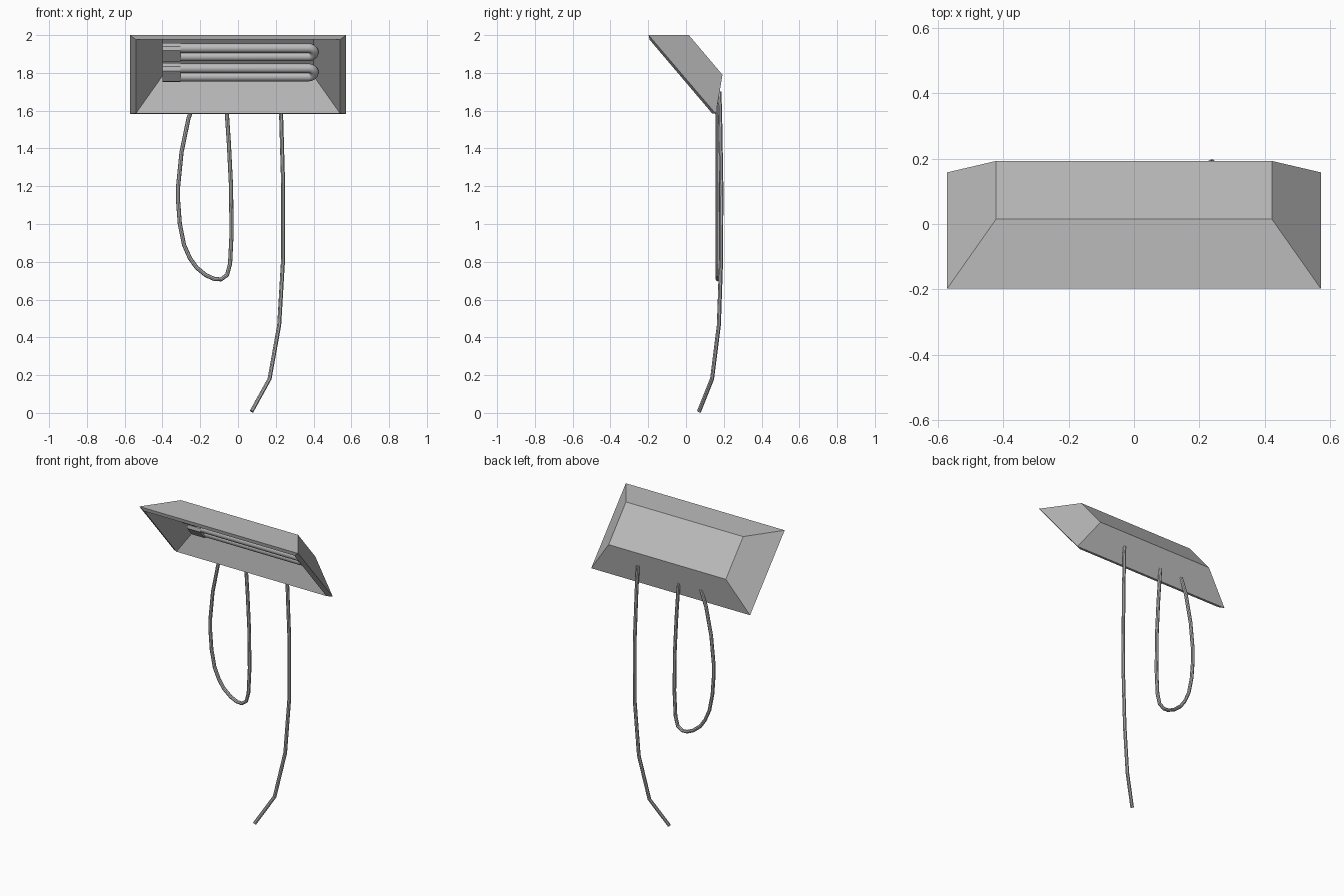
import bpy, bmesh, math
from mathutils import Vector, Matrix

if "Cube" in bpy.data.objects:
    bpy.data.objects.remove(bpy.data.objects["Cube"])

grey = bpy.data.materials.new("dark_grey")
grey.diffuse_color = (0.5, 0.5, 0.5, 1)
grey.use_nodes = True
grey.node_tree.nodes["Principled BSDF"].inputs["Base Color"].default_value = grey.diffuse_color

def add(name, data):
    data.materials.append(grey)
    ob = bpy.data.objects.new(name, data)
    bpy.context.collection.objects.link(ob)
    return ob

def tube(name, pts, radius, res, smooth):
    """Round tube following a list of points."""
    cu = bpy.data.curves.new(name, 'CURVE')
    cu.dimensions = '3D'
    cu.bevel_depth = radius
    cu.bevel_resolution = res
    cu.use_fill_caps = True
    sp = cu.splines.new('POLY')
    sp.points.add(len(pts) - 1)
    for p, co in zip(sp.points, pts):
        p.co = (*co, 1)
    sp.use_smooth = smooth
    return add(name, cu)

# Hood: tapered outer shell and inner shell, joined by a narrow front rim
bm = bmesh.new()
def ring(w, top, bottom):
    return [bm.verts.new(c) for c in
            ((-w, *top), (w, *top), (w, *bottom), (-w, *bottom))]
rings = [ring(0.422, (0.015, 2.0), (0.193, 1.79)),      # outer back panel
         ring(0.572, (-0.198, 2.0), (0.158, 1.583)),    # outer rim
         ring(0.54, (-0.193, 1.976), (0.138, 1.586)),   # inner rim
         ring(0.40, (0.003, 1.976), (0.166, 1.784))]    # inner back panel
for r, s in zip(rings, rings[1:]):
    for i in range(4):
        j = (i + 1) % 4
        bm.faces.new((r[i], r[j], s[j], s[i]))
bm.faces.new(rings[0])
bm.faces.new(rings[-1])
bmesh.ops.recalc_face_normals(bm, faces=bm.faces)
me = bpy.data.meshes.new("lamp_hood")
bm.to_mesh(me)
bm.free()
add("lamp_hood", me)

# Two U-shaped bulbs with chamfered sockets, parallel to the back panel
slope = Vector((0, 0.64, -0.768))
tilt = math.atan2(0.64, 0.768)
half = 0.029
for label, centre in (("upper", Vector((0, 0.003, 1.909))),
                      ("lower", Vector((0, 0.093, 1.802)))):
    path = [centre + Vector((-0.32, 0, 0)) - slope * half]
    for k in range(13):
        a = -math.pi / 2 + math.pi * k / 12
        path.append(centre + Vector((0.373 + half * math.cos(a), 0, 0))
                    + slope * half * math.sin(a))
    path.append(centre + Vector((-0.32, 0, 0)) + slope * half)
    tube(label + "_bulb", path, 0.025, 4, True)

    bm = bmesh.new()
    bmesh.ops.create_cube(bm, size=1, matrix=Matrix.Diagonal((0.095, 0.06, 0.106, 1)))
    long_edges = [e for e in bm.edges
                  if abs(e.verts[0].co.x - e.verts[1].co.x) > 0.05]
    bmesh.ops.bevel(bm, geom=long_edges, offset=0.016, segments=1, affect='EDGES')
    me = bpy.data.meshes.new(label + "_socket")
    bm.to_mesh(me)
    bm.free()
    socket = add(label + "_socket", me)
    socket.location = centre + Vector((-0.352, 0, 0))
    socket.rotation_euler.x = tilt

# Hanging power cord
cord = [(0.222, 0.177, 1.70), (0.229, 0.181, 1.55), (0.239, 0.187, 1.2),
        (0.239, 0.186, 0.82), (0.218, 0.174, 0.465), (0.167, 0.138, 0.18),
        (0.072, 0.069, 0.008)]
tube("power_cord", cord, 0.011, 2, False)

# Looped cord, both ends tucked behind the hood
loop = [(-0.225, 1.66), (-0.262, 1.56), (-0.299, 1.38), (-0.317, 1.2),
        (-0.317, 1.12), (-0.308, 1.0), (-0.286, 0.89), (-0.255, 0.82),
        (-0.22, 0.77), (-0.17, 0.729), (-0.125, 0.709), (-0.09, 0.707),
        (-0.058, 0.73), (-0.042, 0.79), (-0.034, 0.95), (-0.037, 1.2),
        (-0.048, 1.42), (-0.064, 1.66)]
tube("looped_cord", [(x, 0.168, z) for x, z in loop], 0.011, 2, False)
